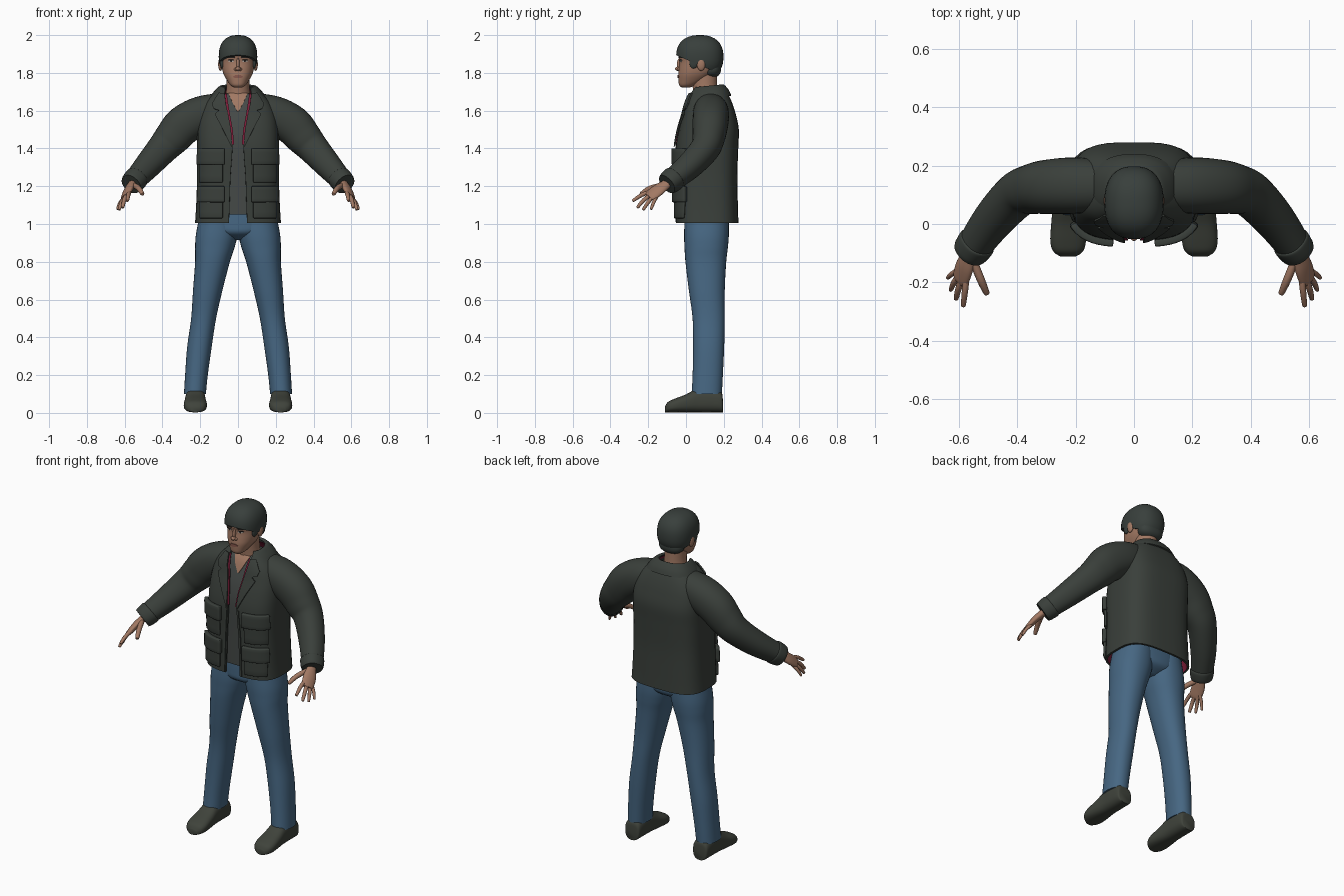
import bpy, bmesh
from math import sin, cos, pi, asin, copysign
from mathutils import Vector

if "Cube" in bpy.data.objects:
    bpy.data.objects.remove(bpy.data.objects["Cube"])

X, Y, Z = Vector((1, 0, 0)), Vector((0, 1, 0)), Vector((0, 0, 1))


def material(name, r, g, b):
    m = bpy.data.materials.new(name)
    m.use_nodes = True
    m.diffuse_color = (r, g, b, 1)
    bsdf = m.node_tree.nodes["Principled BSDF"]
    bsdf.inputs["Base Color"].default_value = (r, g, b, 1)
    bsdf.inputs["Roughness"].default_value = 0.8
    return m


JACKET = material("jacket dark green", .042, .05, .043)
HAIR = material("hair dark grey", .04, .05, .045)
SHIRT = material("shirt grey", .06, .068, .064)
LINING = material("lining red", .2, .012, .04)
SKIN = material("skin", .36, .19, .125)
JEANS = material("jeans blue", .062, .135, .225)
SHOE = material("shoe brown green", .05, .056, .044)
LIPS = material("lips", .25, .1, .075)
WHITE = material("eye white", .45, .42, .38)
DARK = material("brow dark", .02, .016, .014)


def finish(name, bm, mats, mirror=False, thick=0, offset=-1, bevel=0, closed=True):
    if closed:
        bmesh.ops.recalc_face_normals(bm, faces=bm.faces[:])
    me = bpy.data.meshes.new(name)
    bm.to_mesh(me)
    bm.free()
    ob = bpy.data.objects.new(name, me)
    bpy.context.collection.objects.link(ob)
    for m in mats:
        me.materials.append(m)
    if thick:
        mod = ob.modifiers.new("thickness", 'SOLIDIFY')
        mod.thickness, mod.offset = thick, offset
        mod.material_offset = len(mats) - 1
    if bevel:
        mod = ob.modifiers.new("soft edge", 'BEVEL')
        mod.width, mod.segments = bevel, 2
    if mirror:
        ob.modifiers.new("mirror", 'MIRROR').use_mirror_merge = False
    bpy.ops.object.select_all(action='DESELECT')
    ob.select_set(True)
    bpy.context.view_layer.objects.active = ob
    if ob.modifiers:
        bpy.ops.object.convert(target='MESH')
    bpy.ops.object.shade_smooth_by_angle(angle=0.8)
    return ob


def spline(keys, steps=5):
    out, last = [], len(keys) - 1
    for i in range(last):
        four = [keys[max(i - 1, 0)], keys[i], keys[i + 1], keys[min(i + 2, last)]]
        for s in range(steps):
            t = s / steps
            out.append(tuple(b + .5 * t * (c - a + t * (2 * a - 5 * b + 4 * c - d
                             + t * (3 * (b - c) + d - a))) for a, b, c, d in zip(*four)))
    return out + [tuple(keys[-1])]


def ring(c, u, v, a, b, n=2, gap=0, count=36):
    def power(k):
        return copysign(abs(k) ** (2 / n), k)
    t0 = asin(min(1, gap / a) ** (n / 2))
    div = count - 1 if gap else count
    ts = [t0 + (2 * pi - 2 * t0) * i / div for i in range(count)]
    return [c + u * a * power(sin(t)) - v * b * power(cos(t)) for t in ts]


def loft(name, rings, mats, closed=True, **kw):
    bm = bmesh.new()
    vs = [[bm.verts.new(p) for p in r] for r in rings]
    n = len(vs[0])
    for lo, hi in zip(vs, vs[1:]):
        for j in range(n if closed else n - 1):
            k = (j + 1) % n
            bm.faces.new((lo[j], lo[k], hi[k], hi[j]))
    if closed:
        bm.faces.new(vs[0])
        bm.faces.new(vs[-1])
    return finish(name, bm, mats, closed=closed, **kw)


def body(name, keys, mats, n=2, tilt=0, **kw):
    """Upright loft; a key is height, front, back, half width, opening, centre x."""
    secs = spline([tuple(k) + (0,) * (6 - len(k)) for k in keys])
    rings = []
    for z, yf, yb, hw, gap, cx in secs:
        c = Vector((cx, (yf + yb) / 2, z))
        rings.append(ring(c, X, Y + Z * tilt, hw, (yb - yf) / 2, n, max(gap, 0)))
    loft(name, rings, mats, closed=not secs[0][4], **kw)
    return secs, n


def sweep(name, keys, mat, wide=Y, n=2, count=24, steps=5):
    """Mirrored tube; a key is x, y, z, half width, half thickness."""
    secs = spline(keys, steps)
    pts = [Vector(s[:3]) for s in secs]
    rings = []
    for i, s in enumerate(secs):
        t = (pts[min(i + 1, len(pts) - 1)] - pts[max(i - 1, 0)]).normalized()
        u = (wide - t * wide.dot(t)).normalized()
        rings.append(ring(pts[i], u, t.cross(u), s[3], s[4], n, count=count))
    return loft(name, rings, [mat], mirror=True)


def front_y(surface, x, z):
    secs, n = surface
    z = min(max(z, secs[0][0]), secs[-1][0] - 1e-4)
    i = max(k for k in range(len(secs) - 1) if secs[k][0] <= z)
    t = (z - secs[i][0]) / (secs[i + 1][0] - secs[i][0])
    yf, yb, hw = (secs[i][k] * (1 - t) + secs[i + 1][k] * t for k in (1, 2, 3))
    return (yf + yb) / 2 - (yb - yf) / 2 * (1 - min(.99, abs(x / hw)) ** n) ** (1 / n)


def plate(name, rows, surface, mat, thick=.004, mirror=True, bevel=0, lift=0):
    """Thin sheet laid on the front of a lofted surface; a row is height, x from, x to."""
    bm, grid, cols = bmesh.new(), [], 8
    fine = [tuple(a + (b - a) * s / 4 for a, b in zip(r, q))
            for r, q in zip(rows, rows[1:]) for s in range(4)] + [rows[-1]]
    for z, x0, x1 in fine:
        xs = [x0 + (x1 - x0) * j / cols for j in range(cols + 1)]
        grid.append([bm.verts.new((x, front_y(surface, x, z) - lift, z)) for x in xs])
    for lo, hi in zip(grid, grid[1:]):
        for j in range(cols):
            bm.faces.new((lo[j], lo[j + 1], hi[j + 1], hi[j]))
    return finish(name, bm, [mat], mirror, thick, 1, bevel, closed=False)


def ball(name, loc, size, mat, mirror=False, p=2, cut=None):
    bm = bmesh.new()
    bmesh.ops.create_uvsphere(bm, u_segments=32, v_segments=20, radius=1)
    for v in bm.verts:
        v.co /= sum(abs(k) ** p for k in v.co) ** (1 / p)
        v.co = Vector(loc) + Vector(a * b for a, b in zip(v.co, size))
    if cut:
        bmesh.ops.bisect_plane(bm, geom=bm.verts[:] + bm.edges[:] + bm.faces[:],
                               plane_co=cut[0], plane_no=cut[1], clear_inner=True)
        bmesh.ops.holes_fill(bm, edges=bm.edges[:])
    return finish(name, bm, [mat], mirror)


# Trousers
body("trouser_hips", [(.915, .06, .16, .05), (.95, .0, .215, .15), (1.0, -.008, .225, .205),
                      (1.1, -.005, .225, .2)], [JEANS], 2.3)
body("trouser_legs", [(.1, .03, .19, .058, 0, .228), (.2, .035, .195, .06, 0, .22),
                      (.35, .038, .202, .065, 0, .204), (.5, .035, .205, .066, 0, .182),
                      (.65, .015, .205, .078, 0, .16), (.8, -.003, .213, .092, 0, .135),
                      (.88, -.008, .222, .105, 0, .122), (.95, -.01, .227, .11, 0, .112),
                      (1.06, -.005, .225, .1, 0, .1)], [JEANS], 2.2, mirror=True)

# Shoes, lofted from heel to toe
shoe = spline([(.195, .035, .07), (.185, .048, .11), (.13, .052, .13), (.06, .053, .125),
               (.0, .058, .095), (-.06, .061, .072), (-.095, .05, .055), (-.112, .025, .03)])
loft("shoes", [ring(Vector((.226, y, h / 2 + .003)), X, Z, w, h / 2, 2.6) for y, w, h in shoe],
     [SHOE], mirror=True)

# Shirt and open jacket
shirt = body("shirt", [(1.05, -.02, .24, .2), (1.25, -.025, .24, .195), (1.42, -.03, .25, .195),
                       (1.52, -.018, .25, .19), (1.6, .004, .235, .165), (1.66, .025, .21, .12),
                       (1.69, .045, .19, .08)], [SHIRT], 3)
jacket = body("jacket", [(1.005, -.052, .278, .228, .048), (1.1, -.052, .275, .222, .045),
                         (1.25, -.052, .272, .217, .04), (1.4, -.055, .277, .217, .03),
                         (1.5, -.038, .28, .215, .036), (1.58, -.015, .264, .203, .05),
                         (1.64, .0, .245, .175, .062), (1.69, .02, .222, .13, .07),
                         (1.725, .04, .2, .09, .068)], [JACKET, LINING], 3.2, thick=.012)
plate("neck_opening", [(1.595, -.003, .003), (1.64, -.028, .028), (1.69, -.05, .05)],
      shirt, SKIN, mirror=False)

# Jacket collar, lapels, lining edge and pockets
body("collar", [(1.668, -.002, .24, .15, .085), (1.70, .012, .226, .128, .08),
                (1.73, .032, .2, .096, .068), (1.725, .04, .185, .08, .064)],
     [JACKET], 2.4, tilt=.1, thick=.008)
plate("lapels", [(1.41, .03, .036), (1.5, .037, .08), (1.58, .052, .122), (1.6, .056, .1),
                 (1.61, .058, .128), (1.635, .064, .135), (1.69, .07, .1)],
      jacket, JACKET, .009, lift=.002)
plate("lining_edges", [(1.42, .02, .031), (1.5, .028, .038), (1.6, .046, .057),
                       (1.69, .06, .073)], jacket, LINING, .003)
for label, low, top in (("chest", 1.22, 1.4), ("hip", 1.03, 1.2)):
    plate(label + "_pockets", [(low, .08, .198), (top - .03, .08, .198)], jacket, JACKET,
          .014, bevel=.005)
    plate(label + "_pocket_flaps", [(top - .085, .07, .203), (top, .07, .2)], jacket, JACKET,
          .024, bevel=.005)
plate("jacket_front_seams", [(1.01, .05, .062), (1.25, .042, .054), (1.4, .032, .044)],
      jacket, JACKET, .005)

# Sleeves and cuffs
sweep("sleeves", [(.07, .13, 1.605, .085, .09), (.19, .132, 1.578, .096, .1),
                  (.285, .128, 1.525, .094, .104), (.345, .12, 1.46, .086, .096),
                  (.4, .1, 1.398, .076, .083), (.482, .015, 1.305, .068, .07),
                  (.558, -.09, 1.22, .056, .056)], JACKET, n=2.2, count=32)
sweep("cuffs", [(.535, -.058, 1.246, .058, .058), (.54, -.065, 1.24, .064, .064),
                (.558, -.09, 1.22, .061, .061), (.566, -.101, 1.211, .056, .056)],
      JACKET, n=2.2, count=32)

# Hands
across = Vector((-.037, -.04, .03)).normalized()
sweep("palms", [(.545, -.075, 1.232, .026, .022), (.562, -.105, 1.21, .028, .02),
                (.58, -.145, 1.182, .038, .019), (.594, -.185, 1.152, .037, .015),
                (.6, -.198, 1.143, .028, .01)], SKIN, across)
digits = (("thumbs", (.55, -.13, 1.205), (.525, -.192, 1.188), (.506, -.236, 1.16), .014),
          ("index_fingers", (.575, -.185, 1.17), (.58, -.232, 1.155), (.585, -.278, 1.125), .011),
          ("middle_fingers", (.588, -.18, 1.158), (.602, -.222, 1.128), (.61, -.255, 1.09), .011),
          ("ring_fingers", (.596, -.17, 1.148), (.617, -.2, 1.115), (.628, -.225, 1.078), .01),
          ("little_fingers", (.6, -.155, 1.145), (.625, -.172, 1.112), (.638, -.184, 1.08), .009))
for name, base, mid, tip, r in digits:
    end = tuple(m + (t - m) * 1.08 for m, t in zip(mid, tip))
    sweep(name, [base + (r, r), mid + (r, r), tip + (r * .75, r * .75), end + (r * .3, r * .3)],
          SKIN, across, count=12, steps=4)

# Neck and head
body("neck", [(1.6, .04, .17, .075), (1.68, .04, .168, .066), (1.73, .035, .165, .06),
              (1.8, .03, .165, .06)], [SKIN])
head = body("head", [(1.722, -.022, .02, .022), (1.735, -.036, .05, .04), (1.76, -.04, .1, .058),
                     (1.79, -.041, .14, .075), (1.82, -.038, .165, .084),
                     (1.86, -.034, .18, .089), (1.9, -.04, .183, .09), (1.945, -.02, .17, .078),
                     (1.975, .02, .13, .045)], [SKIN], 2.3)
ball("ears", (.093, .08, 1.845), (.012, .022, .034), SKIN, True)
ball("nose_bridge", (0, -.034, 1.845), (.009, .014, .034), SKIN)
ball("nose_tip", (0, -.043, 1.822), (.013, .015, .011), SKIN)
ball("nostrils", (.012, -.036, 1.819), (.009, .011, .009), SKIN, True)

# Painted face details
plate("eye_whites", [(1.857, .03, .04), (1.862, .021, .051), (1.868, .027, .045)],
      head, WHITE, .002)
plate("irises", [(1.857, .031, .039), (1.868, .03, .041)], head, DARK, .003)
plate("eyelids", [(1.866, .02, .053), (1.87, .024, .048)], head, DARK, .003)
plate("eyebrows", [(1.879, .016, .056), (1.888, .02, .06)], head, DARK, .003)
plate("mouth", [(1.772, -.014, .014), (1.78, -.027, .027), (1.788, -.014, .014)],
      head, LIPS, .004, mirror=False)

# Hair cap with sideburns
ball("hair", (0, .073, 1.885), (.102, .125, .115), HAIR, p=2.4,
     cut=((0, -.05, 1.893), (0, .43, 1)))
ball("sideburns", (.084, .04, 1.86), (.011, .022, .036), HAIR, True, 2.6)
ball("nape_hair", (0, .135, 1.82), (.075, .05, .045), HAIR, p=2.4)
